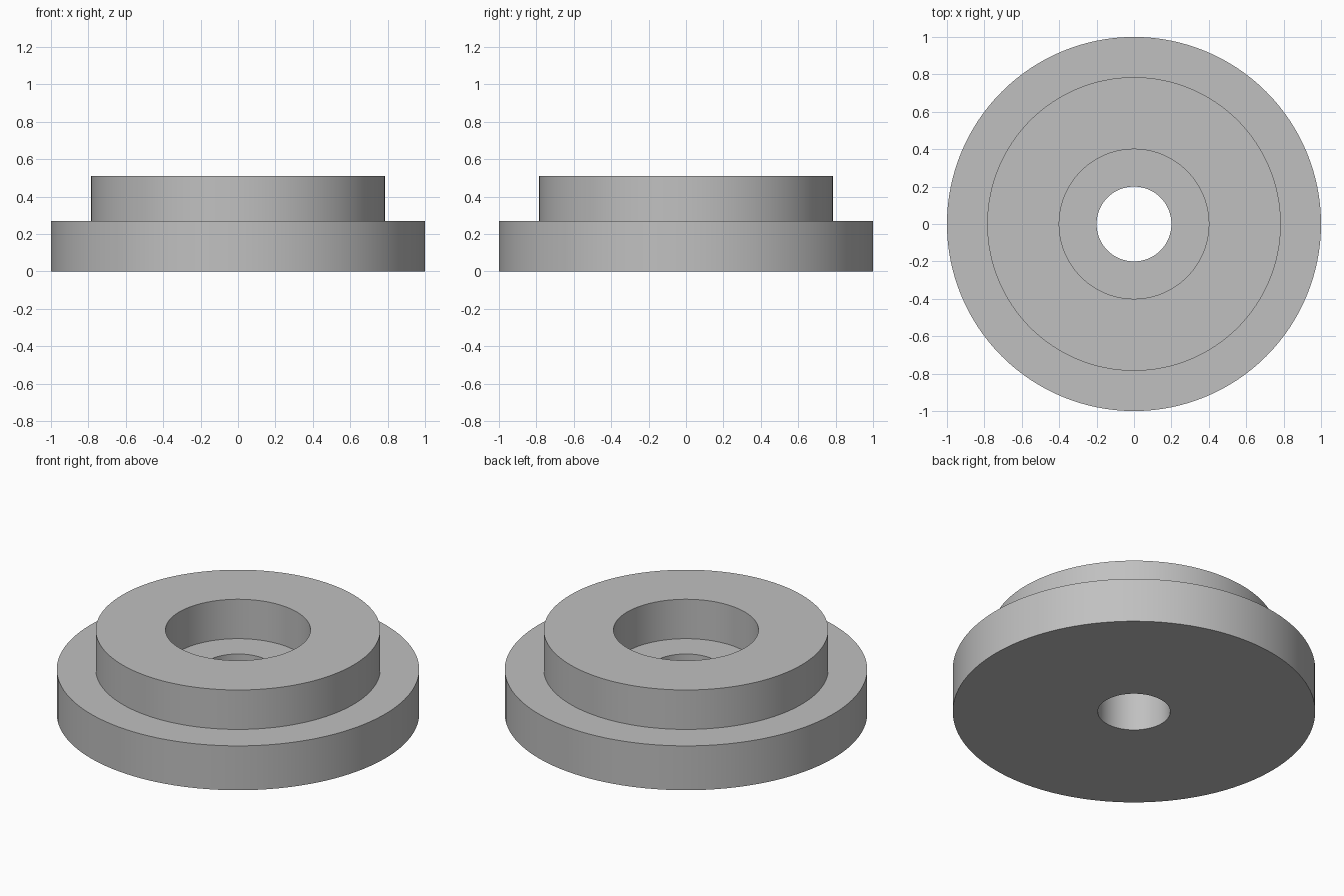
import bpy
import bmesh
import math

cube = bpy.data.objects.get("Cube")
if cube:
    bpy.data.objects.remove(cube, do_unlink=True)

# Plain grey finish
grey = bpy.data.materials.new("grey")
grey.use_nodes = True
colour = (0.53, 0.53, 0.53, 1)
grey.diffuse_color = colour
grey.node_tree.nodes["Principled BSDF"].inputs["Base Color"].default_value = colour

# Radii and heights of the stepped, counterbored ring
FLANGE_R, BOSS_R, RECESS_R, BORE_R = 1.0, 0.785, 0.4, 0.2
FLANGE_TOP, BOSS_TOP, RECESS_FLOOR = 0.27, 0.51, 0.27
SEGMENTS = 128

# Cross-section from the bottom of the bore round to the recess floor
profile = [
    (BORE_R, 0), (FLANGE_R, 0),
    (FLANGE_R, FLANGE_TOP), (BOSS_R, FLANGE_TOP),
    (BOSS_R, BOSS_TOP), (RECESS_R, BOSS_TOP),
    (RECESS_R, RECESS_FLOOR), (BORE_R, RECESS_FLOOR),
]

# Revolve the closed cross-section about the vertical axis
bm = bmesh.new()
verts = [bm.verts.new((r, 0, z)) for r, z in profile]
edges = [bm.edges.new((v, verts[(i + 1) % len(verts)])) for i, v in enumerate(verts)]
bmesh.ops.spin(bm, geom=verts + edges, cent=(0, 0, 0), axis=(0, 0, 1),
               angle=math.tau, steps=SEGMENTS, use_merge=True)
bmesh.ops.remove_doubles(bm, verts=bm.verts, dist=0.0001)
bmesh.ops.recalc_face_normals(bm, faces=bm.faces)

mesh = bpy.data.meshes.new("flanged_bushing")
bm.to_mesh(mesh)
bm.free()
mesh.materials.append(grey)
bushing = bpy.data.objects.new("flanged_bushing", mesh)
bpy.context.collection.objects.link(bushing)

# Smooth walls with sharp rims
bpy.ops.object.select_all(action="DESELECT")
bushing.select_set(True)
bpy.context.view_layer.objects.active = bushing
bpy.ops.object.shade_smooth_by_angle(angle=math.radians(30))
